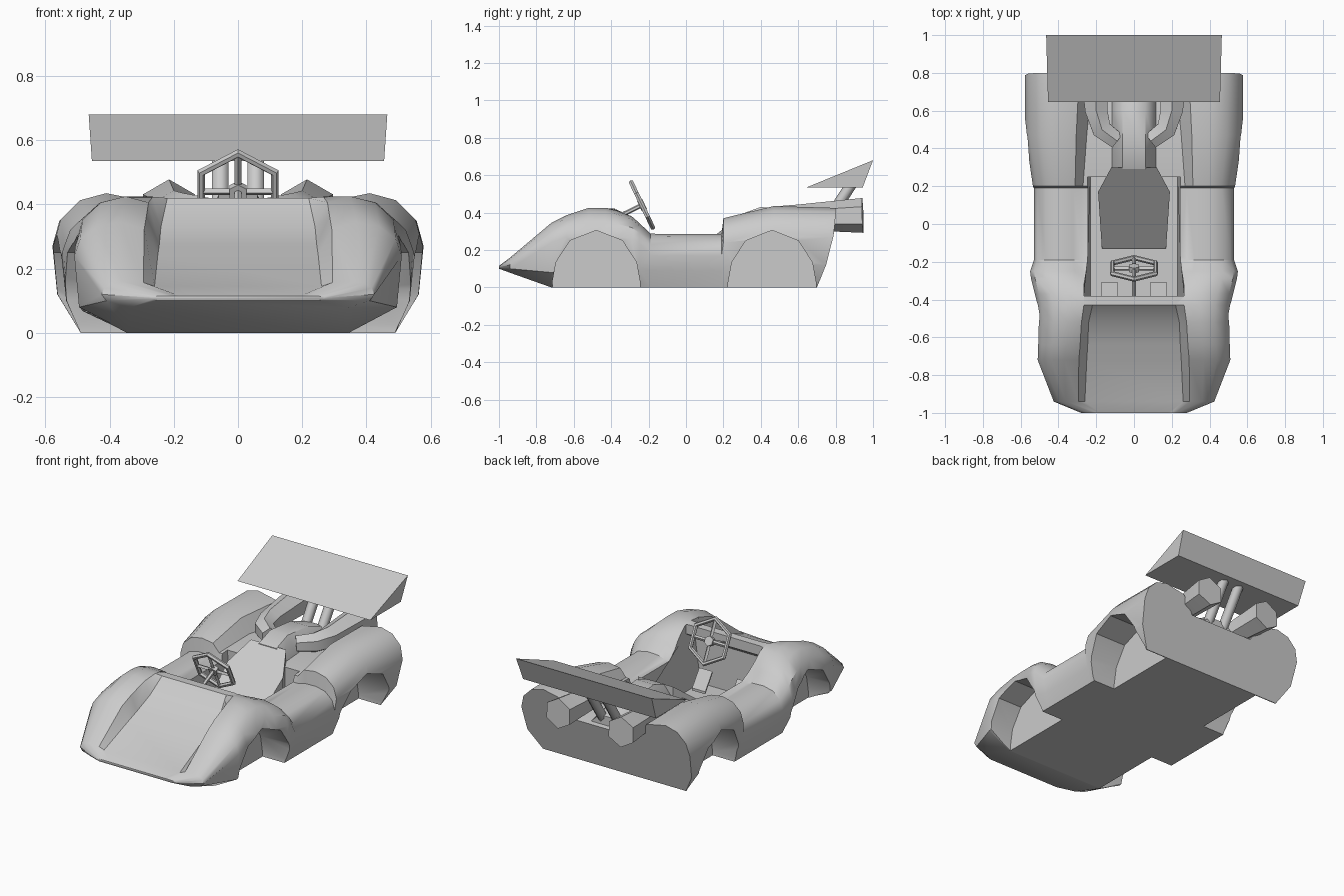
import bpy
import bmesh
import math
from mathutils import Vector

cube = bpy.data.objects.get("Cube")
if cube:
    bpy.data.objects.remove(cube, do_unlink=True)

GREY = (0.6, 0.6, 0.6, 1)
grey = bpy.data.materials.new("plain_grey")
grey.use_nodes = True
grey.diffuse_color = GREY
for node in grey.node_tree.nodes:
    if node.type == 'BSDF_PRINCIPLED':
        node.inputs["Base Color"].default_value = GREY


def loft(name, rings, closed=False):
    """Skin a list of equal rings; cap the ends, or join them when closed."""
    bm = bmesh.new()
    rows = [[bm.verts.new(p) for p in ring] for ring in rings]
    n = len(rows[0])
    pairs = list(zip(rows, rows[1:]))
    if closed:
        pairs.append((rows[-1], rows[0]))
    else:
        bm.faces.new(rows[0])
        bm.faces.new(rows[-1])
    for a, b in pairs:
        for i in range(n):
            j = (i + 1) % n
            bm.faces.new((a[i], a[j], b[j], b[i]))
    bmesh.ops.recalc_face_normals(bm, faces=bm.faces)
    mesh = bpy.data.meshes.new(name)
    bm.to_mesh(mesh)
    bm.free()
    mesh.materials.append(grey)
    ob = bpy.data.objects.new(name, mesh)
    bpy.context.collection.objects.link(ob)
    return ob


def activate(ob):
    bpy.ops.object.select_all(action='DESELECT')
    ob.select_set(True)
    bpy.context.view_layer.objects.active = ob


def smooth(ob, angle=35):
    activate(ob)
    bpy.ops.object.shade_smooth_by_angle(angle=math.radians(angle))


def tube(name, path, radii, sides=6, up=Vector((0, 0, 1))):
    """Tube along a path with a corner pointing up."""
    path = [Vector(p) for p in path]
    rings = []
    for i, p in enumerate(path):
        d = (path[min(i + 1, len(path) - 1)] - path[max(i - 1, 0)]).normalized()
        side = d.cross(up).normalized()
        top = side.cross(d)
        turns = [math.tau * k / sides for k in range(sides)]
        rings.append([p + radii[i] * (top * math.cos(t) + side * math.sin(t)) for t in turns])
    return loft(name, rings)


def cut(ob, cutter):
    cutter.hide_render = True
    mod = ob.modifiers.new("cut", 'BOOLEAN')
    mod.operation = 'DIFFERENCE'
    mod.solver = 'EXACT'
    mod.object = cutter
    activate(ob)
    bpy.ops.object.modifier_apply(modifier=mod.name)
    bpy.data.objects.remove(cutter, do_unlink=True)


# Bodywork: y, floor x z, lip z, widest x z, fender crest x z, inner valley x z
STATIONS = [
    (-1.0, .25, .10, .105, .28, .11, .22, .115, .18, .115),
    (-.94, .34, .078, .1, .425, .12, .36, .16, .26, .145),
    (-.72, .34, 0, .08, .51, .24, .37, .345, .25, .24),
    (-.64, .42, 0, .09, .507, .27, .36, .385, .245, .275),
    (-.52, .47, 0, .1, .505, .28, .35, .425, .24, .33),
    (-.43, .48, 0, .1, .51, .28, .35, .425, .22, .42),
    (-.37, .49, 0, .1, .525, .27, .36, .41, .24, .42),
    (-.29, .49, 0, .1, .545, .26, .38, .38, .26, .35),
    (-.25, .49, 0, .1, .55, .24, .39, .345, .27, .31),
    (-.19, .49, 0, .09, .53, .17, .40, .287, .28, .27),
    (.19, .49, 0, .09, .53, .17, .40, .285, .28, .27),
    (.2, .49, 0, .1, .535, .24, .39, .37, .27, .31),
    (.47, .49, 0, .12, .575, .27, .41, .435, .25, .33),
    (.8, .49, 0, .12, .578, .27, .42, .425, .22, .29),
]


def section(y, xf, zf, zl, xm, zm, xt, zt, xi, zi):
    half = [(xf, zf), (xm - .015, zl), (xm, zm)]
    for t in (30, 60, 90):
        a = math.radians(t)
        half.append((xt + (xm - xt) * math.cos(a), zm + (zt - zm) * math.sin(a)))
    half += [(xi + .35 * (xt - xi), zi + .8 * (zt - zi)), (xi, zi)]
    ring = half + [(-x, z) for x, z in reversed(half)]
    # The tail panel tucks in towards the floor
    tuck = .1 if y > .7 else 0
    return [(x, y - tuck * max(0, 1 - z / .42) ** 2, z) for x, z in ring]


body = loft("bodywork", [section(*s) for s in STATIONS])

# Cockpit opening with a footwell under the dash
COCKPIT = [(-.38, .6), (-.38, .36), (-.47, .3), (-.47, .03), (.25, .03), (.25, .6)]
cut(body, loft("cockpit_cutter", [
    [(s * min(.265, .225 + .16 * z), y, z) for y, z in COCKPIT] for s in (-1, 1)]))

# Wheel arches
ARCH = [(-.235, -.1), (-.235, .02), (-.215, .13), (-.14, .245), (0, .3),
        (.14, .245), (.215, .13), (.235, .02), (.235, -.1)]
for s in (-1, 1):
    for cy in (-.48, .46):
        cut(body, loft("arch_cutter", [
            [(s * x, cy + y, z + .005) for y, z in ARCH] for x in (.34, .8)]))
smooth(body)

# Reclined seat that runs up to the engine cover
SEAT = [(.17, -.13), (.19, .17), (.12, .3), (-.12, .3), (-.19, .17), (-.17, -.13)]
loft("seat", [[(x, y, .025) for x, y in SEAT],
              [(x, y, .05 + .8 * (y + .13)) for x, y in SEAT]])

# Engine cover
COVER = [(.12, 0), (.115, .6), (.06, 1), (-.06, 1), (-.115, .6), (-.12, 0)]
smooth(loft("engine_cover", [
    [(x, y, .22 + h * k) for x, k in COVER]
    for y, h in ((.29, .17), (.4, .21), (.6, .19), (.76, .13))]), 50)

# Exhausts and wing struts
for s, side in ((1, "left"), (-1, "right")):
    smooth(tube(side + "_exhaust",
                [(s * .09, .44, .37), (s * .17, .5, .375), (s * .2, .6, .375), (s * .215, .945, .385)],
                [.05, .06, .068, .093]), 50)
    smooth(tube(side + "_wing_strut", [(s * .055, .72, .3), (s * .055, .89, .56)], [.03, .03]), 65)
    # Pedals
    loft(side + "_pedal", [[(s * .13 + dx, y, z) for dx, y, z in
                            ((-.045, -.38, .16 + t), (.045, -.38, .16 + t),
                             (.045, -.31, .06 + t), (-.045, -.31, .06 + t))] for t in (0, .015)])

# Wedge shaped rear wing
WING = [(.645, .535, .455), (.945, .535, .455), (1.0, .68, .465)]
loft("rear_wing", [[(s * x, y, z) for y, z, x in WING] for s in (-1, 1)])

# Steering wheel: hexagonal rim, hub, four spokes, column
CENTRE = Vector((0, -.235, .44))
UP = Vector((0, -.43, .9)).normalized()
ACROSS = Vector((1, 0, 0))
AXIS = ACROSS.cross(UP)


def on_wheel(angle, radius, depth=0):
    return CENTRE + radius * (UP * math.cos(angle) + ACROSS * math.sin(angle)) + AXIS * depth


smooth(loft("steering_wheel_rim", [
    [on_wheel(math.tau * k / 6, .132 + .014 * math.cos(a), .014 * math.sin(a))
     for a in [math.tau * i / 6 for i in range(6)]] for k in range(6)], closed=True), 20)
for i in range(4):
    a = math.tau * i / 4
    tube("steering_spoke_%d" % (i + 1), [CENTRE, on_wheel(a, .122)], [.011, .011], 4, AXIS)
tube("steering_hub", [CENTRE - AXIS * .015, CENTRE + AXIS * .015], [.03, .03])
tube("steering_column", [CENTRE, (0, -.4, .36)], [.012, .012])
